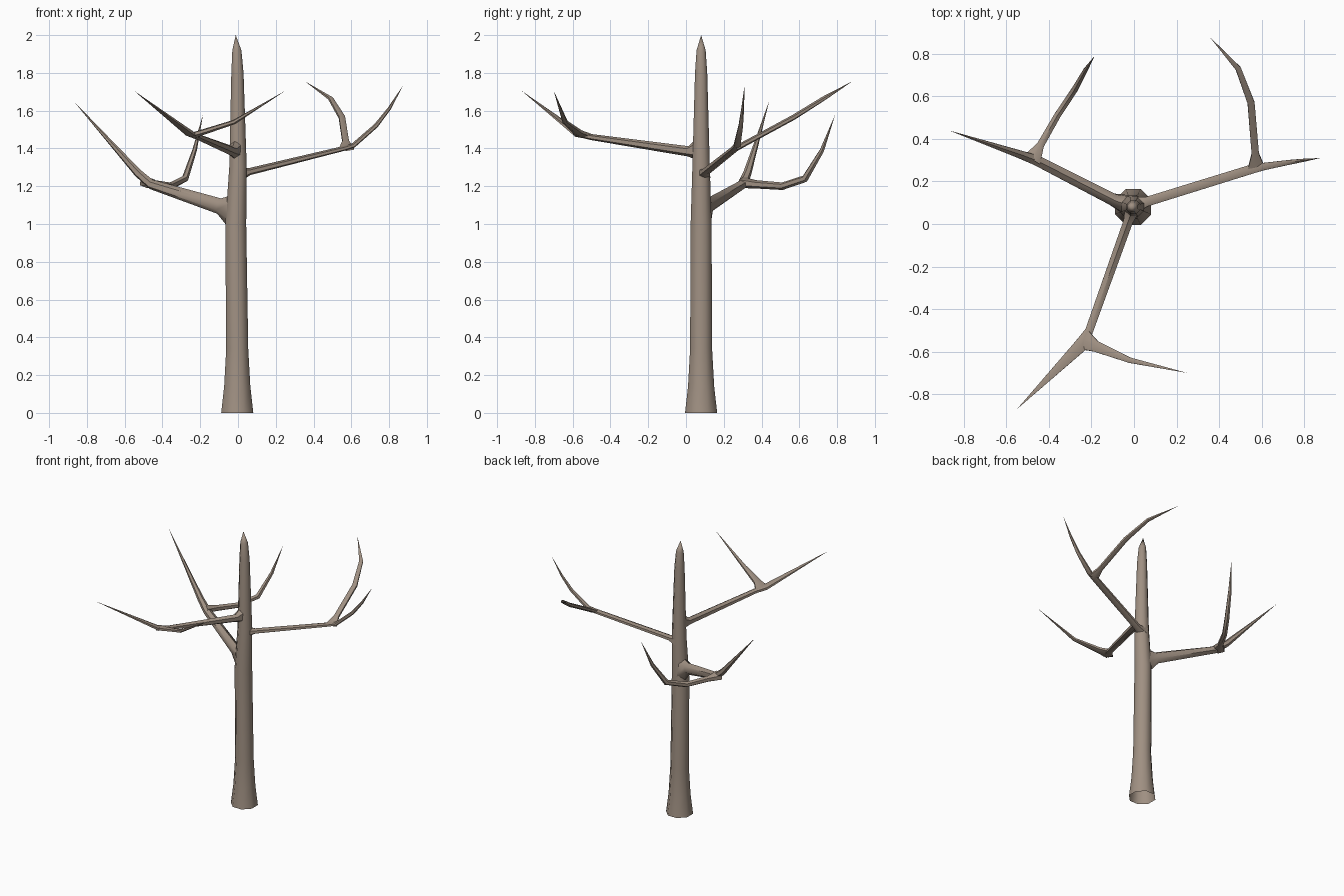
import bpy
import bmesh
import math
from mathutils import Vector

if "Cube" in bpy.data.objects:
    bpy.data.objects.remove(bpy.data.objects["Cube"])

bark = bpy.data.materials.new("grey_brown_bark")
bark.use_nodes = True
colour = (0.35, 0.28, 0.225, 1)
bark.diffuse_color = colour
bark.node_tree.nodes["Principled BSDF"].inputs["Base Color"].default_value = colour


def tube(name, stations, sides, upright=False):
    """Loft rings through (point, half width, half height); zero size makes a tip."""
    bm = bmesh.new()
    pts = [Vector(s[0]) for s in stations]
    last = None
    for i, (_, wide, tall) in enumerate(stations):
        along = (pts[min(i + 1, len(pts) - 1)] - pts[max(i - 1, 0)]).normalized()
        if upright:
            side, up = Vector((1, 0, 0)), Vector((0, 1, 0))
        else:
            side = along.cross(Vector((0, 0, 1))).normalized()
            up = side.cross(along)
        if wide == 0:
            ring = [bm.verts.new(pts[i])] * sides
        else:
            ring = []
            for k in range(sides):
                a = math.tau * (k + 0.5) / sides
                ring.append(bm.verts.new(
                    pts[i] + side * wide * math.cos(a) + up * tall * math.sin(a)))
        if last:
            for k in range(sides):
                n = (k + 1) % sides
                quad = [last[k], last[n], ring[n], ring[k]]
                bm.faces.new(list(dict.fromkeys(quad)))
        last = ring
    bmesh.ops.recalc_face_normals(bm, faces=bm.faces)
    mesh = bpy.data.meshes.new(name)
    bm.to_mesh(mesh)
    bm.free()
    mesh.materials.append(bark)
    obj = bpy.data.objects.new(name, mesh)
    bpy.context.collection.objects.link(obj)
    for o in bpy.context.selected_objects:
        o.select_set(False)
    obj.select_set(True)
    bpy.context.view_layer.objects.active = obj
    bpy.ops.object.shade_smooth_by_angle(angle=math.radians(50))


# Trunk: flared, open foot and a pointed top
trunk = [(0, 0.092, -0.004), (0.14, 0.075, -0.004), (0.34, 0.063, -0.004),
         (1.0, 0.06, -0.012), (1.3, 0.05, 0), (1.8, 0.035, -0.003),
         (1.92, 0.026, -0.006), (2.0, 0, -0.012)]
tube("trunk", [((x, 0.08, z), r, r) for z, r, x in trunk], 8, upright=True)

# Back right limb with its twig
tube("right_limb", [((-0.02, 0.085, 1.07), 0.055, 0.1),
                    ((-0.10, 0.115, 1.095), 0.033, 0.042),
                    ((-0.46, 0.30, 1.21), 0.028, 0.026),
                    ((-0.53, 0.325, 1.27), 0.022, 0.022),
                    ((-0.87, 0.44, 1.65), 0, 0)], 6)
tube("right_twig", [((-0.48, 0.30, 1.22), 0.05, 0.03),
                    ((-0.44, 0.37, 1.21), 0.02, 0.022),
                    ((-0.36, 0.51, 1.20), 0.018, 0.02),
                    ((-0.28, 0.63, 1.24), 0.017, 0.02),
                    ((-0.23, 0.72, 1.39), 0.012, 0.013),
                    ((-0.185, 0.79, 1.58), 0, 0)], 6)

# Left limb with its twig
tube("left_limb", [((0.0, 0.09, 1.265), 0.045, 0.045),
                   ((0.06, 0.105, 1.277), 0.026, 0.019),
                   ((0.56, 0.26, 1.40), 0.025, 0.013),
                   ((0.61, 0.27, 1.415), 0.02, 0.013),
                   ((0.73, 0.29, 1.52), 0.013, 0.012),
                   ((0.80, 0.30, 1.61), 0.008, 0.009),
                   ((0.875, 0.31, 1.735), 0, 0)], 6)
tube("left_twig", [((0.575, 0.265, 1.40), 0.045, 0.015),
                   ((0.57, 0.33, 1.435), 0.02, 0.014),
                   ((0.55, 0.57, 1.565), 0.019, 0.014),
                   ((0.49, 0.73, 1.665), 0.015, 0.012),
                   ((0.355, 0.88, 1.755), 0, 0)], 6)

# Front limb with its twig
tube("front_limb", [((-0.008, 0.07, 1.395), 0.04, 0.065),
                    ((-0.028, 0.01, 1.385), 0.026, 0.027),
                    ((-0.21, -0.50, 1.46), 0.022, 0.016),
                    ((-0.25, -0.57, 1.475), 0.036, 0.015),
                    ((-0.55, -0.87, 1.705), 0, 0)], 6)
tube("front_twig", [((-0.235, -0.545, 1.47), 0.055, 0.016),
                    ((-0.18, -0.575, 1.488), 0.03, 0.015),
                    ((-0.02, -0.64, 1.54), 0.015, 0.012),
                    ((0.25, -0.70, 1.705), 0, 0)], 6)
